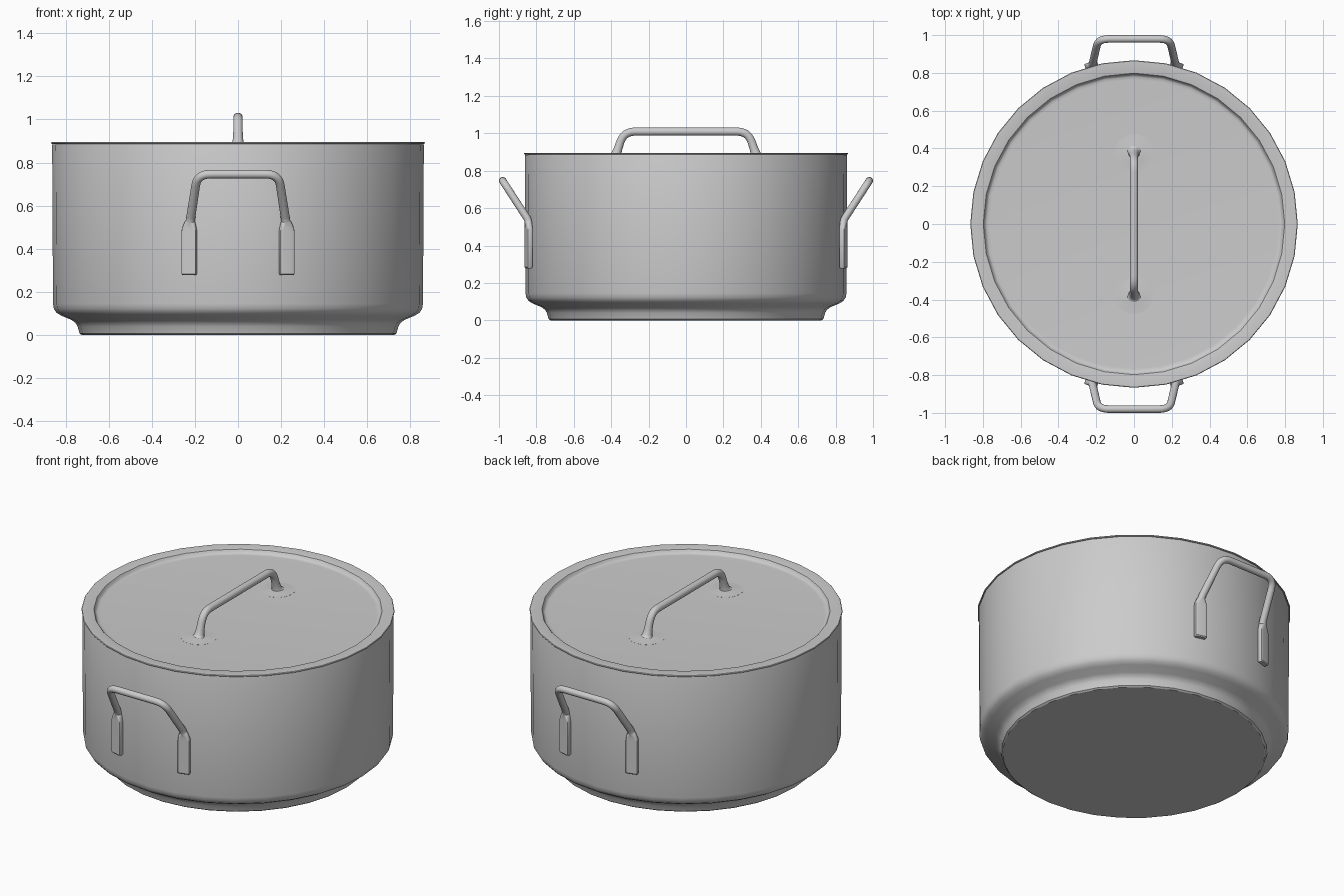
import bpy, bmesh
from math import sin, cos, pi, radians
from mathutils import Vector, Matrix

if "Cube" in bpy.data.objects:
    bpy.data.objects.remove(bpy.data.objects["Cube"])

SIDES = 32


def finish(bm, name, angle=35):
    bmesh.ops.recalc_face_normals(bm, faces=bm.faces)
    me = bpy.data.meshes.new(name)
    bm.to_mesh(me)
    bm.free()
    me.shade_smooth()
    me.set_sharp_from_angle(angle=radians(angle))
    ob = bpy.data.objects.new(name, me)
    bpy.context.collection.objects.link(ob)
    return ob


def skin(bm, rings):
    for a, b in zip(rings, rings[1:]):
        n = len(a)
        for i in range(n):
            bm.faces.new((a[i], a[(i + 1) % n], b[(i + 1) % n], b[i]))


def lathe(name, profile, sides=SIDES, centre=(0, 0)):
    """Spin (radius, z) points around z and cap both ends."""
    bm = bmesh.new()
    rings = [[bm.verts.new((centre[0] + r * cos(2 * pi * i / sides),
                            centre[1] + r * sin(2 * pi * i / sides), z))
              for i in range(sides)] for r, z in profile]
    skin(bm, rings)
    bm.faces.new(rings[0])
    bm.faces.new(rings[-1])
    return finish(bm, name)


def arc(a, corner, b, dist, steps=6):
    """Rounded corner between a and b, as a list of points."""
    a, c, b = Vector(a), Vector(corner), Vector(b)
    p, q = c + (a - c).normalized() * dist, c + (b - c).normalized() * dist
    ts = [i / steps for i in range(steps + 1)]
    return [p * (1 - t) ** 2 + c * 2 * t * (1 - t) + q * t * t for t in ts]


def sweep(name, stations, side, mirror, n=16):
    """Sweep (point, half width, half thickness, squareness) sections;
    the last one lies on the mirror plane."""
    bm = bmesh.new()
    pts = [Vector(s[0]) for s in stations]
    side = Vector(side)
    rings = []
    for i, (_, w, h, p) in enumerate(stations):
        t = Vector()
        if i > 0:
            t += (pts[i] - pts[i - 1]).normalized()
        if i < len(pts) - 1:
            t += (pts[i + 1] - pts[i]).normalized()
        t.normalize()
        side = (side - t * side.dot(t)).normalized()
        up = t.cross(side)
        ring = []
        for k in range(n):
            c, s = cos(2 * pi * (k + .5) / n), sin(2 * pi * (k + .5) / n)
            u = w * abs(c) ** p * (1 if c > 0 else -1)
            v = h * abs(s) ** p * (1 if s > 0 else -1)
            ring.append(bm.verts.new(pts[i] + side * u + up * v))
        rings.append(ring)
    skin(bm, rings)
    bm.faces.new(rings[0])
    ob = finish(bm, name)
    mod = ob.modifiers.new("mirror", 'MIRROR')
    mod.use_axis = mirror
    return ob


# Hollow pot body with stepped base
lathe("pot_body", [
    (.725, 0), (.735, .007), (.744, .04), (.754, .057), (.772, .070),
    (.82, .09), (.842, .104), (.854, .122), (.858, .145), (.862, .88),
    (.860, .886), (.84, .886), (.835, .88), (.83, .15), (.73, .05)])

# Lid with flat rim and recessed centre
LID_Z = .872
lathe("lid", [
    (.78, LID_Z - .012), (.80, .885), (.864, .887), (.867, .891),
    (.864, .895), (.805, .895), (.798, .893), (.793, .886),
    (.788, .877), (.78, .873), (.765, LID_Z)])

# Lid handle: flared foot, rounded bend, straight grip
foot, bend, mid = (0, -.378, LID_Z), (0, -.333, 1.009), (0, 0, 1.009)
lid_path = [(foot, .038, .038, 1), ((0, -.376, .878), .031, .031, 1),
            ((0, -.372, .890), .027, .027, 1), ((0, -.364, .915), .0235, .0235, 1)]
lid_path += [(p, .022, .022, 1) for p in arc(foot, bend, mid, .06)]
lid_path += [(mid, .022, .022, 1)]
sweep("lid_handle", lid_path, (1, 0, 0), (False, True, False))

# Shallow weld mounds under the lid handle
for label, y in (("front", -.378), ("back", .378)):
    lathe("lid_mount_" + label, [(.10, LID_Z - .004), (.10, LID_Z + .0005),
                                 (.06, LID_Z + .002), (.03, LID_Z + .006)],
          24, (0, y))

# Side handles: flat plates on the wall blending into a tilted round bar
kink, corner, top = (-.220, -.846, .54), (-.188, -.980, .746), (0, -.980, .746)
path = [((-.226, -.842, .278), .031, .010, .3), ((-.226, -.842, .284), .035, .015, .3),
        ((-.226, -.842, .48), .035, .015, .3), ((-.225, -.842, .495), .033, .016, .45),
        ((-.222, -.843, .525), .024, .019, .9)]
path += [(p, .021, .020, 1) for p in arc((-.222, -.843, .525), kink, corner, .012, 3)]
path += [(p, .020, .020, 1) for p in arc(kink, corner, top, .06)]
path += [(top, .020, .020, 1)]
sweep("side_handles", path, (.966, -.258, 0), (True, True, False))
